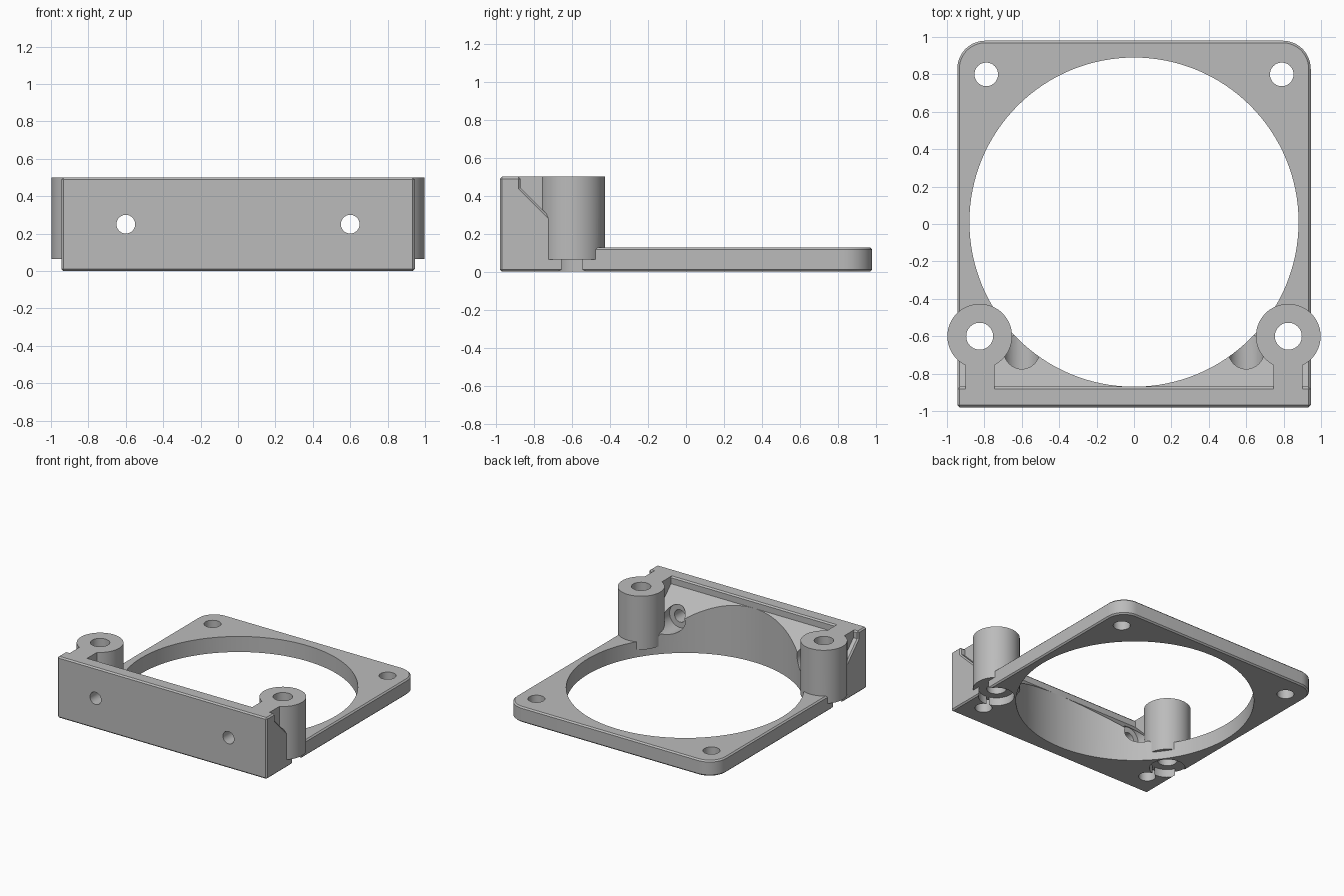
import bpy, bmesh, math
from mathutils import Matrix

cube = bpy.data.objects.get("Cube")
if cube:
    bpy.data.objects.remove(cube, do_unlink=True)

grey = bpy.data.materials.new("plain grey")
grey.use_nodes = True
grey.diffuse_color = (0.5, 0.5, 0.5, 1)
grey.node_tree.nodes["Principled BSDF"].inputs["Base Color"].default_value = (0.5, 0.5, 0.5, 1)

HALF_W, HALF_D = 0.945, 0.98
PLATE, HEIGHT = 0.127, 0.5
POST_X, POST_Y, POST_BASE = 0.825, -0.6, 0.065


def make(name, bm):
    bmesh.ops.recalc_face_normals(bm, faces=bm.faces)
    mesh = bpy.data.meshes.new(name)
    bm.to_mesh(mesh)
    bm.free()
    mesh.materials.append(grey)
    obj = bpy.data.objects.new(name, mesh)
    bpy.context.collection.objects.link(obj)
    return obj


def cylinder(name, x, y, z0, z1, r, sides=48):
    bm = bmesh.new()
    bmesh.ops.create_cone(bm, cap_ends=True, segments=sides, radius1=r, radius2=r,
                          depth=z1 - z0, matrix=Matrix.Translation((x, y, (z0 + z1) / 2)))
    return make(name, bm)


def bore(name, x, z, y0, y1, r):
    bm = bmesh.new()
    place = Matrix.Translation((x, (y0 + y1) / 2, z)) @ Matrix.Rotation(math.pi / 2, 4, 'X')
    bmesh.ops.create_cone(bm, cap_ends=True, segments=48, radius1=r, radius2=r,
                          depth=y1 - y0, matrix=place)
    return make(name, bm)


def box(name, x0, x1, y0, y1, z0, z1):
    bm = bmesh.new()
    place = (Matrix.Translation(((x0 + x1) / 2, (y0 + y1) / 2, (z0 + z1) / 2))
             @ Matrix.Diagonal((x1 - x0, y1 - y0, z1 - z0, 1)))
    bmesh.ops.create_cube(bm, size=1, matrix=place)
    return make(name, bm)


def apply(obj, mod):
    bpy.context.view_layer.objects.active = obj
    bpy.ops.object.modifier_apply(modifier=mod.name)


def combine(obj, other, operation):
    mod = obj.modifiers.new("combine", 'BOOLEAN')
    mod.operation = operation
    mod.solver = 'EXACT'
    mod.object = other
    apply(obj, mod)
    bpy.data.objects.remove(other, do_unlink=True)


# Body: side profile with plate, sloped gusset and front wall, extruded across
profile = [(-HALF_D, 0), (HALF_D, 0), (HALF_D, PLATE), (-0.557, PLATE),
           (-0.87, 0.44), (-0.87, HEIGHT), (-HALF_D, HEIGHT)]
bm = bmesh.new()
face = bm.faces.new([bm.verts.new((-HALF_W, y, z)) for y, z in profile])
moved = bmesh.ops.extrude_face_region(bm, geom=[face])["geom"]
bmesh.ops.translate(bm, vec=(2 * HALF_W, 0, 0),
                    verts=[v for v in moved if isinstance(v, bmesh.types.BMVert)])
# Rounded back corners
corners = [e for e in bm.edges if all(v.co.y > 0.9 for v in e.verts)
           and abs(e.verts[0].co.z - e.verts[1].co.z) > 0.1]
bmesh.ops.bevel(bm, geom=corners, offset=0.15, segments=12, profile=0.5, affect='EDGES')
frame = make("mounting_frame", bm)

# Fine chamfer on the outer edges
chamfer = frame.modifiers.new("chamfer", 'BEVEL')
chamfer.width = 0.011
chamfer.segments = 1
chamfer.limit_method = 'ANGLE'
chamfer.angle_limit = math.radians(60)
apply(frame, chamfer)

# Large round opening
combine(frame, cylinder("opening", 0, 0.01, -0.1, 0.7, 0.88, 128), 'DIFFERENCE')

for s in (-1, 1):
    # Corner holes, blind under the wall
    combine(frame, cylinder("back_hole", s * 0.79, 0.8, -0.1, 0.3, 0.063), 'DIFFERENCE')
    combine(frame, cylinder("front_hole", s * 0.79, -0.79, -0.1, PLATE, 0.063), 'DIFFERENCE')
    # Screw holes through the wall with counterbores behind
    combine(frame, bore("screw_hole", s * 0.6, 0.25, -1.1, -0.7, 0.05), 'DIFFERENCE')
    combine(frame, bore("counterbore", s * 0.6, 0.25, -0.78, -0.3, 0.095), 'DIFFERENCE')
    # Post, bridge to the wall, recess underneath and hole through it
    xs = sorted((s * 0.745, s * 0.902))
    combine(frame, box("bridge", *xs, -0.9, POST_Y, 0.2, HEIGHT), 'UNION')
    combine(frame, cylinder("post", s * POST_X, POST_Y, POST_BASE, HEIGHT, 0.173, 64), 'UNION')
    combine(frame, cylinder("recess", s * POST_X, POST_Y, -0.1, POST_BASE, 0.132), 'DIFFERENCE')
    combine(frame, cylinder("post_hole", s * POST_X, POST_Y, -0.1, 0.7, 0.072), 'DIFFERENCE')

# Smooth curved walls, crisp edges
bpy.ops.object.select_all(action='DESELECT')
frame.select_set(True)
bpy.context.view_layer.objects.active = frame
bpy.ops.object.shade_smooth_by_angle(angle=math.radians(25))
